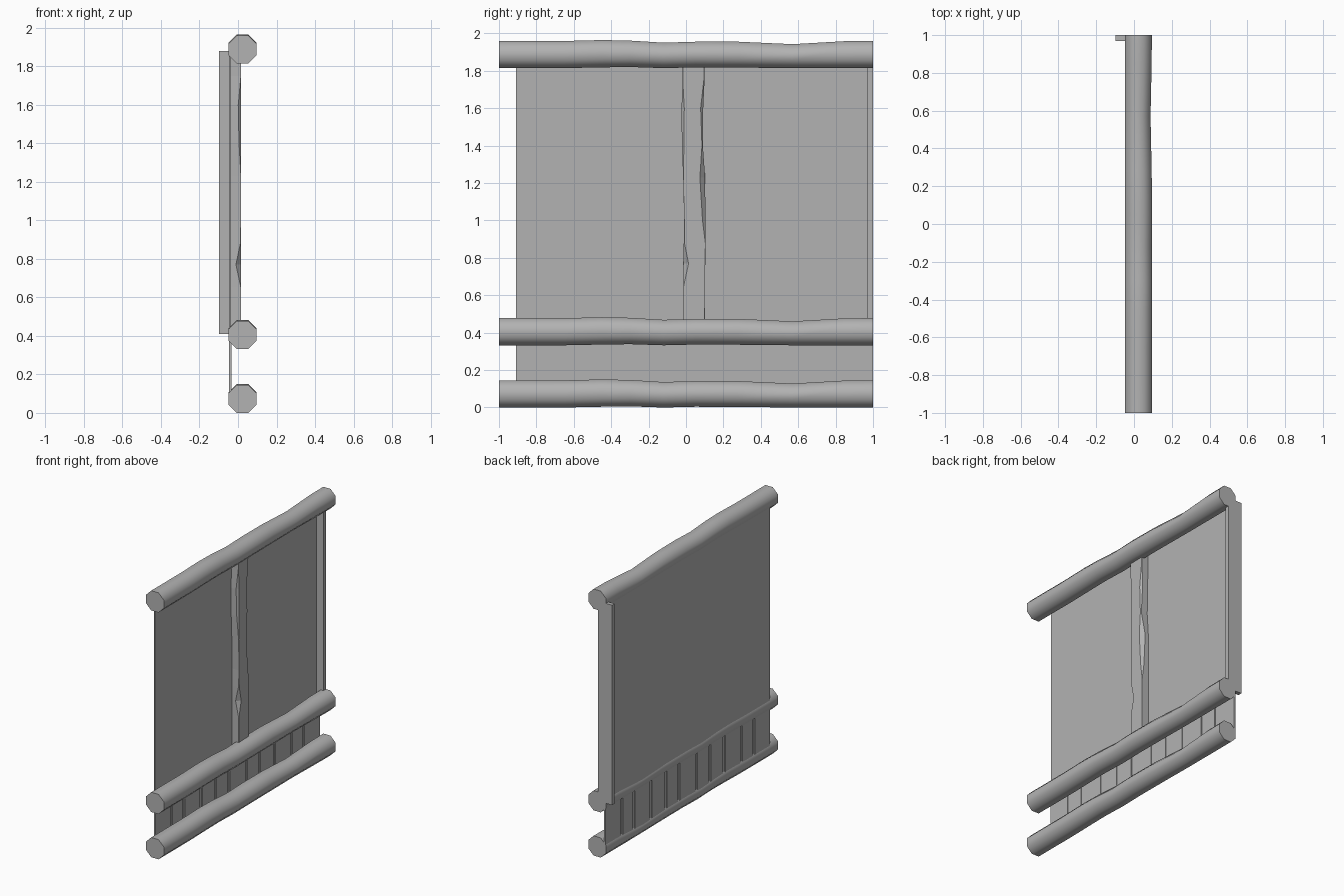
import bpy, bmesh, math

if "Cube" in bpy.data.objects:
    bpy.data.objects.remove(bpy.data.objects["Cube"])

# One mid-dark grey for everything
GREY = bpy.data.materials.new("dark_grey")
GREY.diffuse_color = (0.45, 0.45, 0.45, 1)
GREY.use_nodes = True
GREY.node_tree.nodes["Principled BSDF"].inputs["Base Color"].default_value = GREY.diffuse_color


def loft(name, rings, smooth=False):
    """Skin a list of closed rings and cap both ends."""
    bm = bmesh.new()
    loops = [[bm.verts.new(p) for p in ring] for ring in rings]
    for a, b in zip(loops, loops[1:]):
        for i in range(len(a)):
            j = (i + 1) % len(a)
            bm.faces.new((a[i], a[j], b[j], b[i])).smooth = smooth
    bm.faces.new(loops[0])
    bm.faces.new(loops[-1])
    bmesh.ops.recalc_face_normals(bm, faces=bm.faces)
    me = bpy.data.meshes.new(name)
    bm.to_mesh(me)
    bm.free()
    me.materials.append(GREY)
    ob = bpy.data.objects.new(name, me)
    bpy.context.collection.objects.link(ob)
    return ob


def box(name, x, y, z):
    return loft(name, [[(x[0], y[0], h), (x[1], y[0], h), (x[1], y[1], h), (x[0], y[1], h)] for h in z])


# Uneven octagonal logs: (y, top offset, bottom offset, outer side offset)
LOG = [(-1, 0, 0, 0), (-0.65, 0, 0, 0), (-0.45, 0.005, 0.004, 0), (-0.3, 0.002, 0.006, 0),
       (-0.12, -0.009, 0, -0.002), (0.05, -0.004, 0.004, 0), (0.28, -0.004, 0.003, -0.003),
       (0.57, -0.017, 0, -0.009), (0.85, -0.001, 0, -0.003), (1, 0, 0, -0.002)]


def log(name, zc):
    r = 0.0725 / math.cos(math.pi / 8)
    rings = []
    for y, top, bot, side in LOG:
        ring = []
        for k in range(8):
            a = math.pi / 8 + k * math.pi / 4
            c, s = math.cos(a), math.sin(a)
            ring.append((0.024 + r * c + (side if c > 0 else 0), y,
                         zc + r * s + (top if s > 0 else bot)))
        rings.append(ring)
    loft(name, rings, smooth=True)


for name, z in (("bottom_log", 0.0725), ("middle_log", 0.405), ("top_log", 1.887)):
    log(name, z)

# Thin wall panel and end post
box("wall_panel", (-0.046, -0.04), (-0.91, 0.98), (0.41, 1.88))
box("end_post", (-0.098, 0.016), (0.97, 1.0), (0.41, 1.88))

# Low boards with narrow grooves over a thin backing sheet
N = 11
box("board_backing", (-0.0405, -0.0395), (-0.905, 0.995), (0.09, 0.40))
edges = [-0.91 + 1.91 * i / N + (0.018 * math.sin(i * 2.3) if 0 < i < N else 0) for i in range(N + 1)]
for i in range(N):
    y0 = edges[i] + (0.012 if i else 0)
    y1 = edges[i + 1] - (0.012 if i < N - 1 else 0)
    box(f"low_board_{i + 1}", (-0.046, -0.034), (y0, y1), (0.08, 0.40))

# Middle post with chipped edges: (z, left y, left chip, right y, right chip)
POST = [(0.4, -0.015, 0, 0.1, 0), (0.65, -0.013, 0, 0.102, 0), (0.77, -0.013, 0.026, 0.103, 0),
        (0.88, -0.012, 0.003, 0.104, 0), (1.0, -0.01, 0, 0.104, 0.015),
        (1.23, -0.015, 0, 0.102, 0.027), (1.4, -0.022, 0.01, 0.09, 0.004),
        (1.6, -0.024, 0.014, 0.092, 0.013), (1.75, -0.018, 0, 0.099, 0.003),
        (1.88, -0.018, 0, 0.1, 0)]
rings = []
for z, y0, l, y1, r in POST:
    l, r = l + 0.0008, r + 0.0008
    rings.append([(-0.044, y0, z), (-0.044, y1, z), (0.016 - r, y1, z),
                  (0.016, y1 - r, z), (0.016, y0 + l, z), (0.016 - l, y0, z)])
loft("middle_post", rings)
